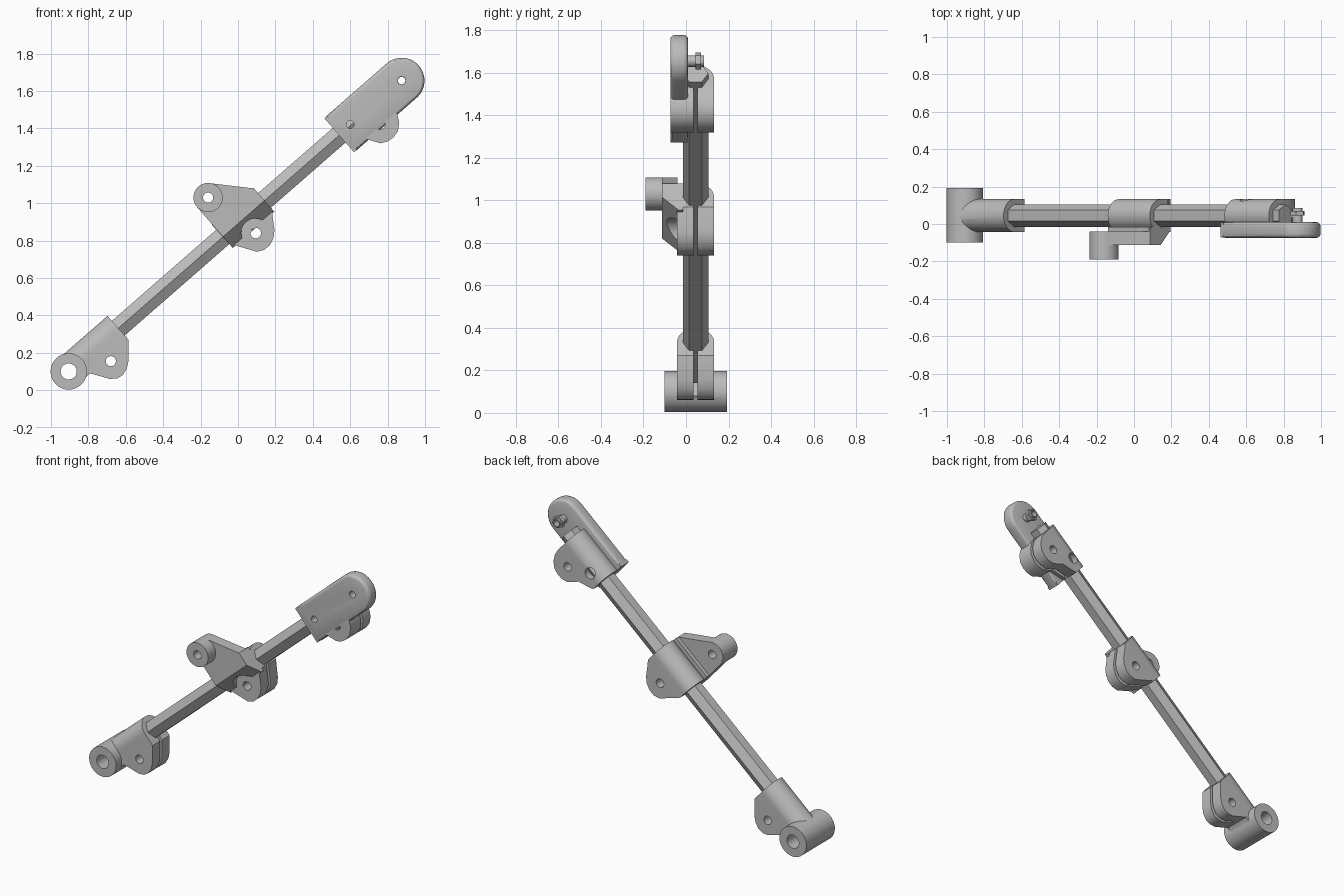
import bpy, bmesh, math
from mathutils import Matrix, Vector

if "Cube" in bpy.data.objects:
    bpy.data.objects.remove(bpy.data.objects["Cube"])

ANGLE = math.radians(41.14)          # tilt of the rod
CA, SA = math.cos(ANGLE), math.sin(ANGLE)
BASE = Vector((-0.905, 0, 0.10))     # centre of the lower pivot tube
MID = 0.045                          # y of the rod axis
R = 0.0875                           # clamp radius around the rod

steel = bpy.data.materials.new("steel grey")
steel.use_nodes = True
steel.diffuse_color = (0.5, 0.5, 0.5, 1)
steel.node_tree.nodes["Principled BSDF"].inputs["Base Color"].default_value = (0.5, 0.5, 0.5, 1)


def along(x, z):
    """Upright x, z to rod space: distance along the rod, height over its axis."""
    dx, dz = x - BASE.x, z - BASE.z
    return dx * CA + dz * SA, dz * CA - dx * SA


def arc(cx, cy, r, a0, a1, n=24):
    return [(cx + r * math.cos(math.radians(a0 + (a1 - a0) * i / n)),
             cy + r * math.sin(math.radians(a0 + (a1 - a0) * i / n))) for i in range(n + 1)]


def prism(name, pts, lo, hi, axis="Y"):
    """Extrude a profile (s, t) through y, or (y, t) along the rod."""
    bm = bmesh.new()
    def put(p, d):
        return (p[0], d, p[1]) if axis == "Y" else (d, p[0], p[1])
    a = [bm.verts.new(put(p, lo)) for p in pts]
    b = [bm.verts.new(put(p, hi)) for p in pts]
    bm.faces.new(a)
    bm.faces.new(b[::-1])
    for i in range(len(pts)):
        j = (i + 1) % len(pts)
        bm.faces.new((a[i], b[i], b[j], a[j]))
    bmesh.ops.recalc_face_normals(bm, faces=bm.faces)
    me = bpy.data.meshes.new(name)
    bm.to_mesh(me)
    bm.free()
    ob = bpy.data.objects.new(name, me)
    bpy.context.collection.objects.link(ob)
    return ob


def disc(name, c, r, lo, hi, n=40):
    return prism(name, arc(c[0], c[1], r, 0, 360 - 360 / n, n - 1), lo, hi)


def bake(ob):
    dg = bpy.context.evaluated_depsgraph_get()
    me = bpy.data.meshes.new_from_object(ob.evaluated_get(dg))
    ob.modifiers.clear()
    ob.data = me


def combine(ob, op, *others):
    for o in others:
        m = ob.modifiers.new("join", "BOOLEAN")
        m.operation, m.solver, m.object = op, "EXACT", o
        bpy.context.view_layer.update()
        bake(ob)
        bpy.data.objects.remove(o)
    return ob


def bore(ob, c, r, lo=-0.5, hi=0.5, n=32):
    return combine(ob, "DIFFERENCE", disc("bore", c, r, lo, hi, n))


def clamp(name, side, s0, s1, slit0, slit1, front=None):
    """Arched body round the rod, trimmed to a side outline and split below."""
    sec = [(MID + R, -0.4)] + arc(MID, 0, R, 0, 180)
    if front is not None:
        sec += [(front, 0), (front, -0.4)]
    else:
        sec += [(MID - R, -0.4)]
    ob = prism(name, sec, s0, s1, "X")
    combine(ob, "INTERSECT", prism("outline", side, -0.5, 0.5))
    slit = [(slit0, -0.5), (slit1, -0.5), (slit1, -0.03), (slit0, -0.03)]
    return combine(ob, "DIFFERENCE", prism("slit", slit, MID - 0.01, MID + 0.01))


def ears(points):
    return [along(x, z) for x, z in points]


parts = []

# hexagonal rod with its points to front and back
hexagon = [(MID + y, t) for y, t in arc(0, 0, 0.06, 0, 300, 5)]
parts.append(prism("rod", hexagon, 0.12, 2.275, "X"))

# lower clamp with cross tube
side = [(0, 0.15), (0.352, 0.15), (0.352, -0.083)] + ears(
    [(-0.585, 0.25), (-0.585, 0.16), (-0.595, 0.115), (-0.615, 0.082), (-0.645, 0.063),
     (-0.685, 0.06), (-0.79, 0.09)]) + [(0, -0.083)]
lower = clamp("lower_clamp", side, -0.01, 0.352, 0.1, 0.5)
combine(lower, "UNION", disc("tube", (0, 0), 0.097, -0.1, 0.193, 56))
bore(lower, (0, 0), 0.043)
bore(lower, along(-0.68, 0.155), 0.027)
parts.append(lower)

# middle clamp
hole = along(0.095, 0.84)
side = [(1.09, 0.15), (1.39, 0.15), (1.39, -0.06)] + ears(
    [(0.185, 0.93), (0.195, 0.855), (0.19, 0.815), (0.17, 0.775), (0.14, 0.75), (0.10, 0.74),
     (0.0, 0.77), (-0.05, 0.785)])
middle = clamp("middle_clamp", side, 1.09, 1.39, 1.0, 1.5)
bore(middle, hole, 0.028)
parts.append(middle)

# side bracket: sloped plate with a round boss, cleared round the bolt hole
boss = along(-0.16, 1.03)
plate = [(1.095, -0.08), (1.39, -0.08), (1.39, 0.085)] + arc(boss[0], boss[1], 0.078, 50, 180)
bracket = prism("side_bracket", plate, -0.113, MID - 0.06)
wedge = [(-0.2, 0.0), (-0.113, 0.0), (-0.04, -0.075), (-0.04, -0.2), (-0.2, -0.2)]
combine(bracket, "DIFFERENCE", prism("wedge", wedge, 1.0, 1.5, "X"))
corner = [(1.395, -0.2), (1.5, -0.2), (1.5, 0.3), (1.395, 0.3)]
combine(bracket, "DIFFERENCE", prism("corner", corner, -0.2, 0.1))
bore(bracket, hole, 0.078, -0.3, -0.0425)
back = [(1.0, 0.09), (1.5, 0.09), (1.5, 0.4), (1.0, 0.4)]
combine(bracket, "DIFFERENCE", prism("back", back, -0.04, 0.1))
combine(bracket, "UNION", disc("boss", boss, 0.078, -0.19, -0.041, 48))
bore(bracket, boss, 0.027)
parts.append(bracket)

# upper clamp, flush with the end plate at the front
pin = along(0.60, 1.42)
upper_hole = along(0.76, 1.42)
side = [(1.92, 0.15), (2.235, 0.15), (2.235, -0.08)] + ears(
    [(0.852, 1.475), (0.862, 1.43), (0.855, 1.385), (0.83, 1.35), (0.80, 1.33), (0.76, 1.32),
     (0.68, 1.345), (0.60, 1.327), (0.575, 1.325)])
upper = clamp("upper_clamp", side, 1.92, 2.235, 1.8, 2.4, front=-0.073)
bore(upper, upper_hole, 0.027)
bore(upper, pin, 0.035, MID, 0.5)
bore(upper, pin, 0.021, -0.5, MID)
parts.append(upper)

# rounded end plate
tip = along(0.875, 1.655)
end = prism("end_plate", [(1.92, 0.122), (1.92, -0.122)] + arc(tip[0], tip[1], 0.122, -90, 90, 32),
            -0.074, 0.01)
bev = end.modifiers.new("edge", "BEVEL")
bev.width, bev.segments, bev.limit_method = 0.02, 3, "ANGLE"
bev.angle_limit = math.radians(60)
bpy.context.view_layer.update()
bake(end)
square = [(1.8, -0.3), (1.935, -0.3), (1.935, 0.3), (1.8, 0.3)]
combine(end, "DIFFERENCE", prism("square", square, -0.3, 0.3))
block = [(1.92, -0.12), (1.94, -0.12), (1.94, 0.12), (1.92, 0.12)]
combine(end, "UNION", prism("block", block, -0.072, 0.008))
bore(end, tip, 0.021)
bore(end, pin, 0.021)
parts.append(end)

# hollow stud and nut on the end plate
stud = disc("stud", tip, 0.027, 0.0, 0.085, 24)
combine(stud, "UNION", disc("nut", tip, 0.04, 0.045, 0.07, 6))
bore(stud, tip, 0.02)
parts.append(stud)

# tilt everything into place
place = Matrix.Translation(BASE) @ Matrix.Rotation(-ANGLE, 4, "Y")
for ob in parts:
    ob.data.transform(place)
    ob.data.materials.clear()
    ob.data.materials.append(steel)
    bpy.ops.object.select_all(action="DESELECT")
    ob.select_set(True)
    bpy.context.view_layer.objects.active = ob
    bpy.ops.object.shade_smooth_by_angle(angle=math.radians(30))
